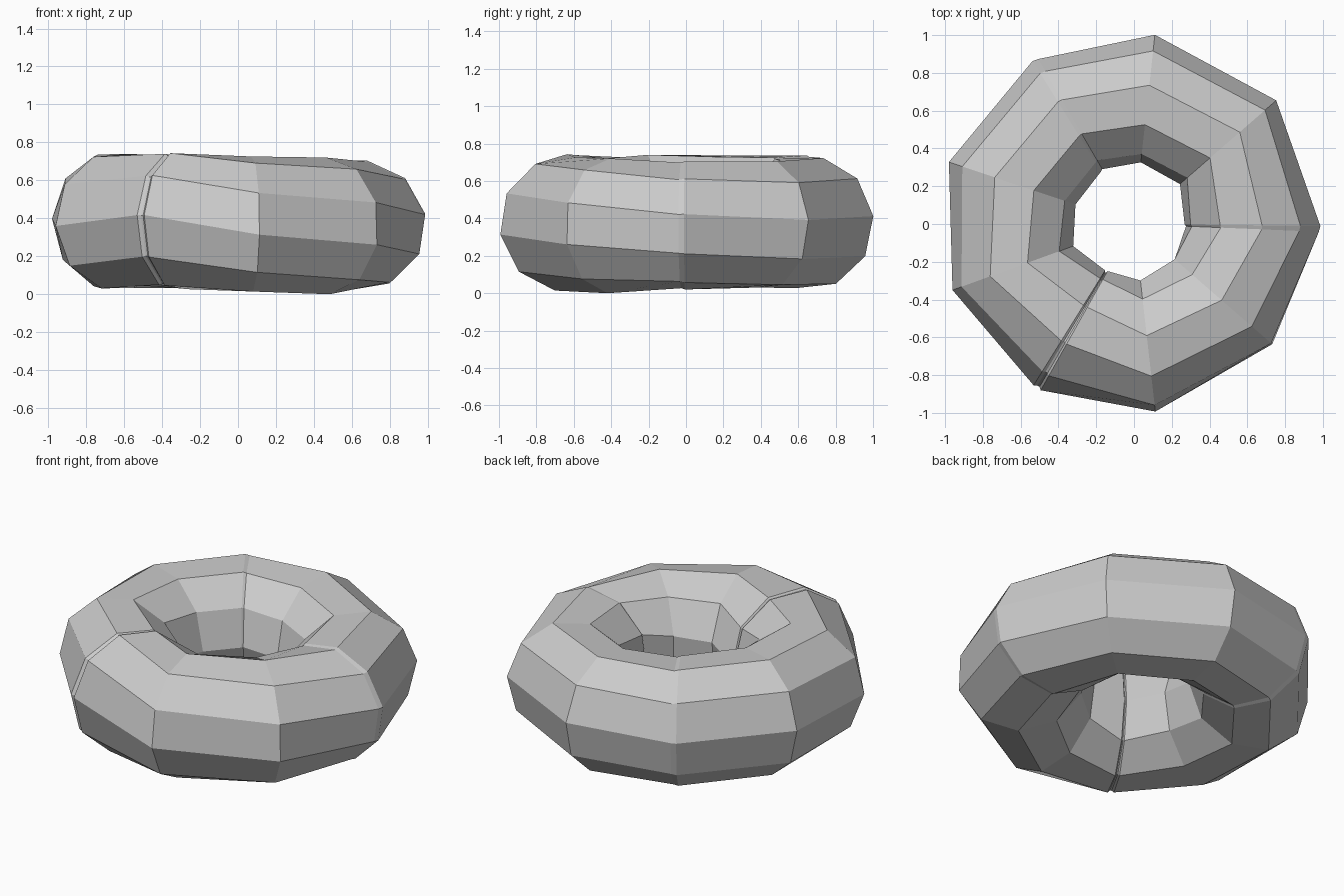
import bpy, bmesh
from math import sin, cos, radians

if "Cube" in bpy.data.objects:
    bpy.data.objects.remove(bpy.data.objects["Cube"])

SIDES = 10
# Ring stations: angle, outer radius, inner radius, bottom z, top z, section phase
STATIONS = [
    (-1.5, 0.985, 0.27, 0.02, 0.695, 10),
    (41, 0.995, 0.325, 0.02, 0.705, 4),
    (83.7, 1.006, 0.33, 0.02, 0.72, 6),
    (121, 1.01, 0.335, 0.025, 0.735, 3),
    (161.5, 1.03, 0.33, 0.02, 0.74, 2),
    (200, 1.02, 0.345, 0.02, 0.74, -4),
    (239.5, 1.0, 0.295, 0.025, 0.735, 5),
    (276.5, 1.0, 0.30, 0.01, 0.72, -9),
    (319, 0.98, 0.275, 0.0, 0.71, -16),
]
# Seams between the three pieces: station -> (turn, growth) of each extra loop
STEP = ((-0.9, 0.99), (0.9, 1.01))
GROOVE = ((-1.4, 1.01), (-0.4, 0.985), (0.4, 0.985), (1.2, 1.02))
SEAMS = {0: STEP, 3: STEP, 6: GROOVE}


def section(bm, station, turn=0.0, grow=1.0):
    """One polygonal cross-section of the ring."""
    ang, outer, inner, low, high, phase = station
    a = radians(ang + turn)
    centre, zc = (outer + inner) / 2, (low + high) / 2
    rr = (outer - inner) / 2 * 1.01 * grow
    rz = (high - low) / 2 * 1.015 * grow
    loop = []
    for k in range(SIDES):
        t = radians(phase + 360 * k / SIDES)
        r = centre + rr * cos(t)
        loop.append(bm.verts.new((r * cos(a), r * sin(a), zc + rz * sin(t))))
    return loop


# Faceted ring, slightly twisted, with a narrow seam between its three pieces
bm = bmesh.new()
loops = []
for i, st in enumerate(STATIONS):
    for turn, grow in SEAMS.get(i, ((0, 1),)):
        loops.append(section(bm, st, turn, grow))

# Skin the sections; the twist closes one side further round
for a, b in zip(loops, loops[1:] + [loops[0][-1:] + loops[0][:-1]]):
    for k in range(SIDES):
        n = (k + 1) % SIDES
        bm.faces.new((a[k], b[k], b[n], a[n]))
bmesh.ops.recalc_face_normals(bm, faces=bm.faces)

# Rest the ring on the ground
low = min(v.co.z for v in bm.verts)
for v in bm.verts:
    v.co.z -= low

mesh = bpy.data.meshes.new("faceted_ring")
bm.to_mesh(mesh)
bm.free()
ring = bpy.data.objects.new("faceted_ring", mesh)
bpy.context.collection.objects.link(ring)
